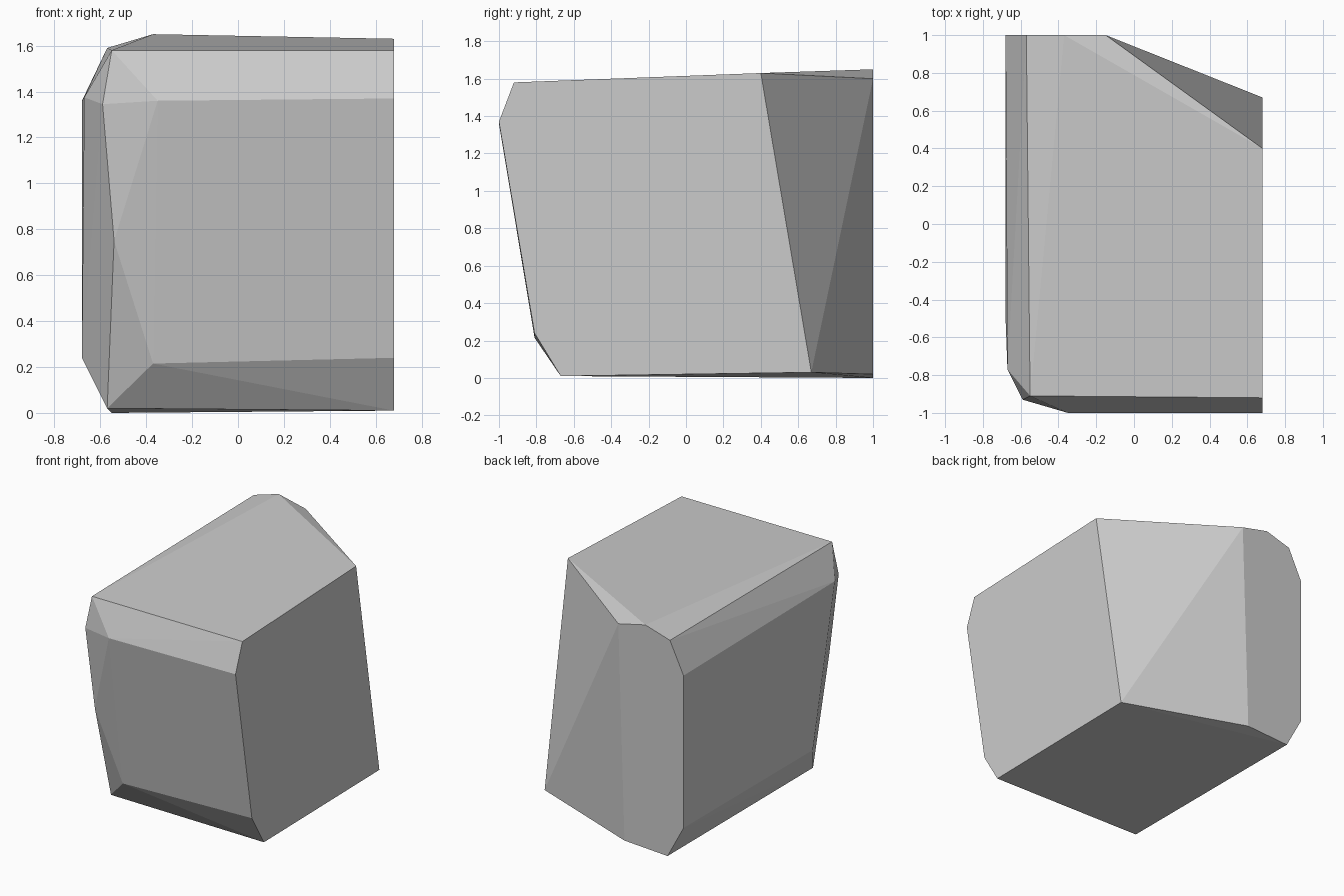
import bpy
import bmesh

# Remove the default cube
default_cube = bpy.data.objects.get("Cube")
if default_cube:
    bpy.data.objects.remove(default_cube, do_unlink=True)


def make_material(name, color):
    material = bpy.data.materials.new(name)
    material.use_nodes = True
    material.diffuse_color = color
    shader = next(n for n in material.node_tree.nodes if n.type == "BSDF_PRINCIPLED")
    shader.inputs["Base Color"].default_value = color
    return material


def hull_object(name, corners, material):
    """Wrap the corner points in a tight convex skin with flat faces."""
    mesh = bpy.data.meshes.new(name)
    bm = bmesh.new()
    for corner in corners:
        bm.verts.new(corner)
    result = bmesh.ops.convex_hull(bm, input=bm.verts[:])
    loose = {g for g in result["geom_interior"] + result["geom_unused"]
             if isinstance(g, bmesh.types.BMVert)}
    bmesh.ops.delete(bm, geom=list(loose), context="VERTS")
    # Merge the triangles of the truly flat sides
    bmesh.ops.dissolve_limit(bm, angle_limit=0.005, verts=bm.verts[:], edges=bm.edges[:])
    bmesh.ops.recalc_face_normals(bm, faces=bm.faces[:])
    bm.to_mesh(mesh)
    bm.free()
    mesh.materials.append(material)
    block = bpy.data.objects.new(name, mesh)
    bpy.context.collection.objects.link(block)
    return block


# Flat cut side, as a (y, z) profile
SIDE_X = 0.68
side_profile = [(-0.92, 1.58), (-1, 1.37), (-0.81, 0.24),
                (-0.67, 0.01), (0.67, 0.03), (0.4, 1.63)]

# Flat back, as an (x, z) profile
BACK_Y = 1
back_profile = [(-0.15, 1.6), (-0.37, 1.65), (-0.57, 1.59), (-0.68, 1.36),
                (-0.68, 0.24), (-0.55, 0), (-0.2, 0.02)]

# Chipped corners where the front meets the outer side
chipped_corners = [
    (-0.55, -0.91, 1.58),
    (-0.35, -1, 1.36),
    (-0.59, -0.93, 1.345),
    (-0.67, -0.77, 1.375),
    (-0.54, -0.89, 0.75),
    (-0.37, -0.81, 0.215),
    (-0.57, -0.66, 0.02),
    (-0.68, -0.5, 0.24),
]

corners = [(SIDE_X, y, z) for y, z in side_profile]
corners += [(x, BACK_Y, z) for x, z in back_profile]
corners += chipped_corners

stone_grey = make_material("stone grey", (0.6, 0.6, 0.6, 1))
hull_object("chipped_stone_block", corners, stone_grey)
